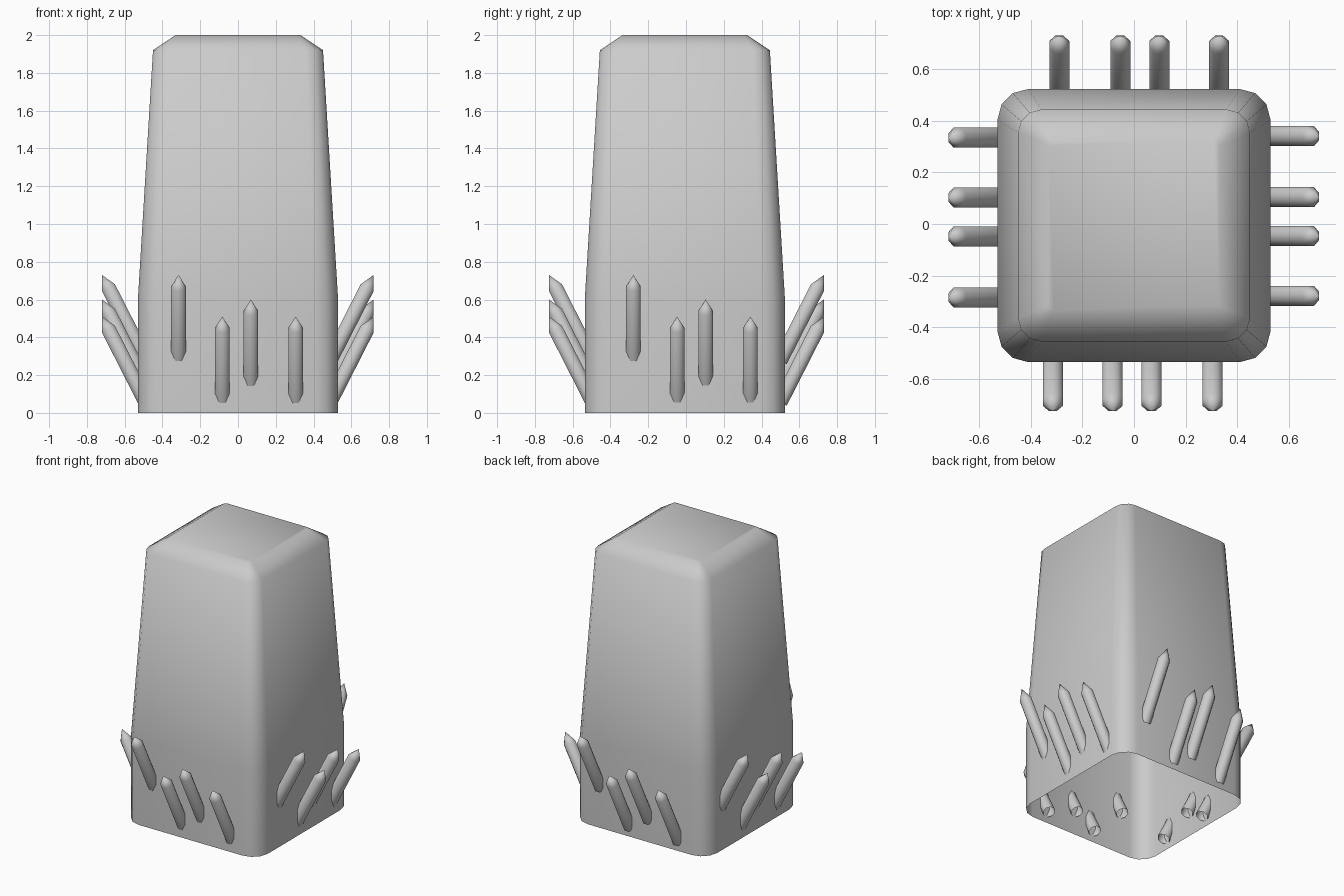
import bpy, math
from mathutils import Vector, Matrix

if "Cube" in bpy.data.objects:
    bpy.data.objects.remove(bpy.data.objects["Cube"])


def make_object(name, verts, faces):
    mesh = bpy.data.meshes.new(name)
    mesh.from_pydata(verts, [], faces)
    mesh.update()
    mesh.shade_smooth()
    obj = bpy.data.objects.new(name, mesh)
    bpy.context.collection.objects.link(obj)
    return obj


def loft(name, rings, cap=None):
    """Skin equal-length rings; cap is None (flat lid) or a tip point."""
    n = len(rings[0])
    verts = [p for ring in rings for p in ring]
    faces = [(i * n + j, i * n + (j + 1) % n, (i + 1) * n + (j + 1) % n, (i + 1) * n + j)
             for i in range(len(rings) - 1) for j in range(n)]
    last = (len(rings) - 1) * n
    if cap is None:
        faces.append(tuple(range(last, last + n)))
    else:
        verts.append(cap)
        faces += [(last + j, last + (j + 1) % n, last + n) for j in range(n)]
    return make_object(name, verts, faces)


def rounded_square(half, radius, z, segments=3):
    ring = []
    for k in range(4):
        mid = math.radians(45 + 90 * k)
        cx = math.copysign(half - radius, math.cos(mid))
        cy = math.copysign(half - radius, math.sin(mid))
        for s in range(segments + 1):
            a = math.radians(90 * k + 90 * s / segments)
            ring.append((cx + radius * math.cos(a), cy + radius * math.sin(a), z))
    return ring


# Tapered hollow body, open underneath
body = loft("body", [rounded_square(h, r, z) for h, r, z in
                     [(0.53, 0.12, 0), (0.53, 0.12, 0.6), (0.45, 0.09, 1.92), (0.33, 0.02, 2.0)]])
body.location.y = -0.006

# Leaning pointed spikes, open at their inner ends
RADIUS, TIP, SHAFT = 0.042, 0.075, 0.435
TILT = math.radians(27)
SPIKES = [(-0.315, 0.73), (-0.083, 0.51), (0.068, 0.60), (0.305, 0.51)]


def spike(name, along, tip_z, reach, turn, shift):
    def ring(d):
        pts = []
        for k in range(8):
            a = math.radians(22.5 + 45 * k)
            pts.append(Vector((RADIUS * math.cos(a), RADIUS * math.sin(a), d)))
        return pts
    place = (Matrix.Translation(shift) @ Matrix.Rotation(turn, 4, 'Z')
             @ Matrix.Translation((along, -reach, tip_z)) @ Matrix.Rotation(TILT, 4, 'X'))
    rings = [[place @ p for p in ring(d)] for d in (-TIP - SHAFT, -TIP)]
    obj = loft(name, rings, place @ Vector((0, 0, 0)))
    obj.data.set_sharp_from_angle(angle=math.radians(60))


# Same spike row on each side: name, quarter turns, tip distance, small shift
for side, turns, reach, shift in [("front", 0, 0.725, (0, 0, 0)),
                                  ("right", 1, 0.718, (0, 0.036, 0)),
                                  ("back", 2, 0.73, (0.015, 0, 0)),
                                  ("left", 3, 0.72, (0, 0.02, 0))]:
    for i, (along, tip_z) in enumerate(SPIKES):
        spike(f"{side}_spike_{i + 1}", along, tip_z, reach, turns * math.pi / 2, shift)
